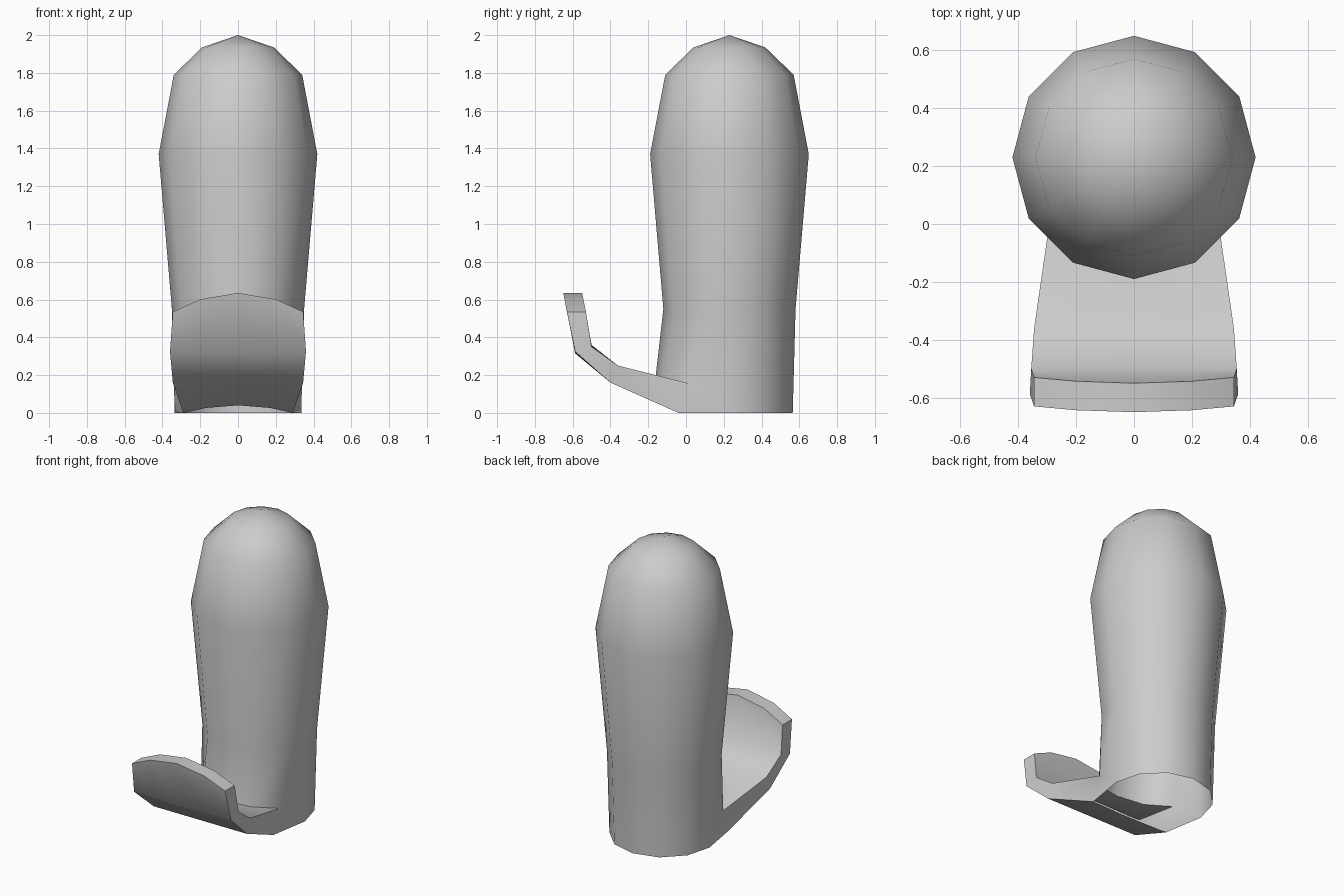
import bpy, bmesh
from math import sin, cos, tau

if "Cube" in bpy.data.objects:
    bpy.data.objects.remove(bpy.data.objects["Cube"])

bm = bmesh.new()
CY, N = 0.23, 12
FRONT = range(7, 12)          # ring positions that face the flap (-x to +x)


def face(*v):
    bm.faces.new(v)


# Domed twelve-sided body, open underneath
def ring(r, z):
    return [bm.verts.new((r * cos(tau * i / N), CY + r * sin(tau * i / N), z))
            for i in range(N)]


rings = [ring(r, z) for r, z in
         ((0.335, 0), (0.35, 0.55), (0.42, 1.37), (0.34, 1.79), (0.19, 1.935))]
apex = bm.verts.new((0, CY, 2.0))
for lo, hi in zip(rings, rings[1:]):
    for i in range(N):
        j = (i + 1) % N
        face(lo[i], lo[j], hi[j], hi[i])
for i in range(N):
    face(rings[-1][i], rings[-1][(i + 1) % N], apex)

# Lift the front of the base ring to meet the top of the flap
for i, (x, y, z) in zip(FRONT, ((-0.29, 0.02, 0.155), (-0.18, -0.12, 0.19), (0, -0.16, 0.2),
                                (0.18, -0.12, 0.19), (0.29, 0.02, 0.155))):
    rings[0][i].co = (x, y, z)

# Upturned flap: upper and lower sheets of five columns
COLS = (-1, -0.58, 0, 0.58, 1)


def row(w, y, z, dy, dz):
    return [bm.verts.new((w * c, y + dy * c * c, z + dz * c * c)) for c in COLS]


path = [[rings[0][i] for i in FRONT],
        row(0.345, -0.36, 0.25, 0, 0),
        row(0.355, -0.50, 0.36, 0, -0.01),
        row(0.345, -0.55, 0.635, 0.02, -0.10),
        row(0.345, -0.65, 0.635, 0.02, -0.10),
        row(0.36, -0.587, 0.315, 0.0, 0.01),
        row(0.345, -0.40, 0.16, 0, 0),
        row(0.29, -0.10, 0.04, 0.06, -0.04)]
for a, b in zip(path, path[1:]):
    for k in range(4):
        face(a[k], a[k + 1], b[k + 1], b[k])

# Flap side walls and the corners joining them to the body
for k, corner in ((0, rings[0][6]), (4, rings[0][0])):
    for r in range(3):
        face(path[r][k], path[r + 1][k], path[6 - r][k], path[7 - r][k])
    face(corner, path[0][k], path[7][k])

bmesh.ops.recalc_face_normals(bm, faces=bm.faces)
mesh = bpy.data.meshes.new("body_with_flap")
bm.to_mesh(mesh)
bm.free()
obj = bpy.data.objects.new("body_with_flap", mesh)
bpy.context.collection.objects.link(obj)
bpy.context.view_layer.objects.active = obj
obj.select_set(True)
bpy.ops.object.shade_smooth_by_angle(angle=1.05)
